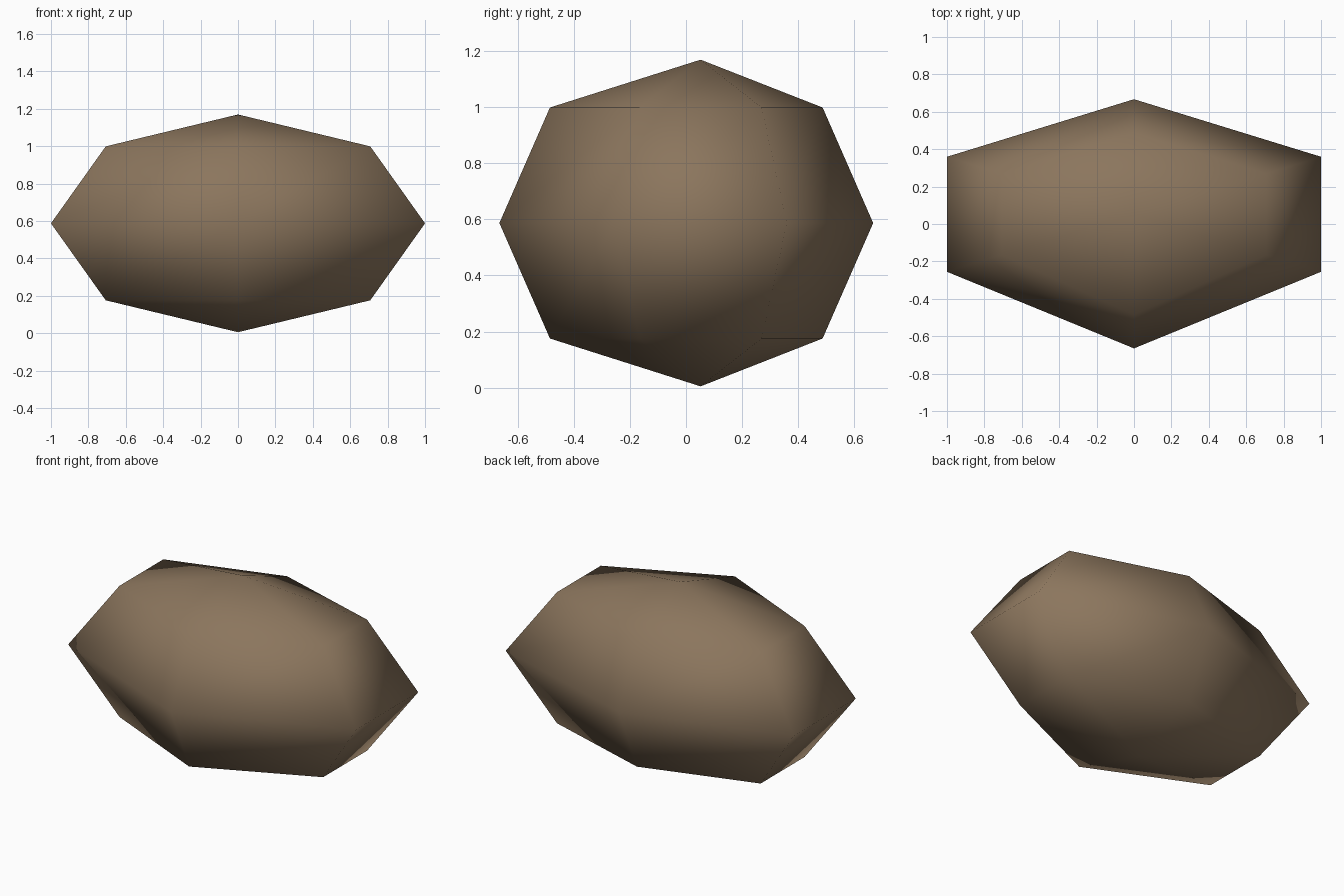
import bpy, bmesh, math

if "Cube" in bpy.data.objects:
    bpy.data.objects.remove(bpy.data.objects["Cube"])

# Stone: six-sided, four-band squashed sphere with its front ridge pulled forward
SIDES, BANDS = 6, 4
CY, CZ = 0.052, 0.587
RX, RY, RZ = 1 / math.cos(math.radians(30)), 0.615, 0.582
RIDGE = 0.102

bm = bmesh.new()
rings = []
for b in range(1, BANDS):
    lat = -math.pi / 2 + math.pi * b / BANDS
    ring = []
    for s in range(SIDES):
        a = math.radians(30 + 360 * s / SIDES)
        x = RX * math.cos(a) * math.cos(lat)
        y = CY + RY * math.sin(a) * math.cos(lat)
        if math.sin(a) < -0.9:
            y -= RIDGE
        ring.append(bm.verts.new((x, y, CZ + RZ * math.sin(lat))))
    rings.append(ring)
bottom = bm.verts.new((0, CY, CZ - RZ))
top = bm.verts.new((0, CY, CZ + RZ))

# Side bands and end fans
for s in range(SIDES):
    n = (s + 1) % SIDES
    for lo, hi in zip(rings, rings[1:]):
        bm.faces.new((lo[s], lo[n], hi[n], hi[s]))
    bm.faces.new((bottom, rings[0][n], rings[0][s]))
    bm.faces.new((top, rings[-1][s], rings[-1][n]))
bmesh.ops.recalc_face_normals(bm, faces=bm.faces)
for f in bm.faces:
    f.smooth = True

mesh = bpy.data.meshes.new("stone")
bm.to_mesh(mesh)
bm.free()
stone = bpy.data.objects.new("stone", mesh)
bpy.context.collection.objects.link(stone)

mat = bpy.data.materials.new("earthy brown")
mat.diffuse_color = (0.26, 0.18, 0.11, 1)
mat.use_nodes = True
mat.node_tree.nodes["Principled BSDF"].inputs["Base Color"].default_value = mat.diffuse_color
mesh.materials.append(mat)
